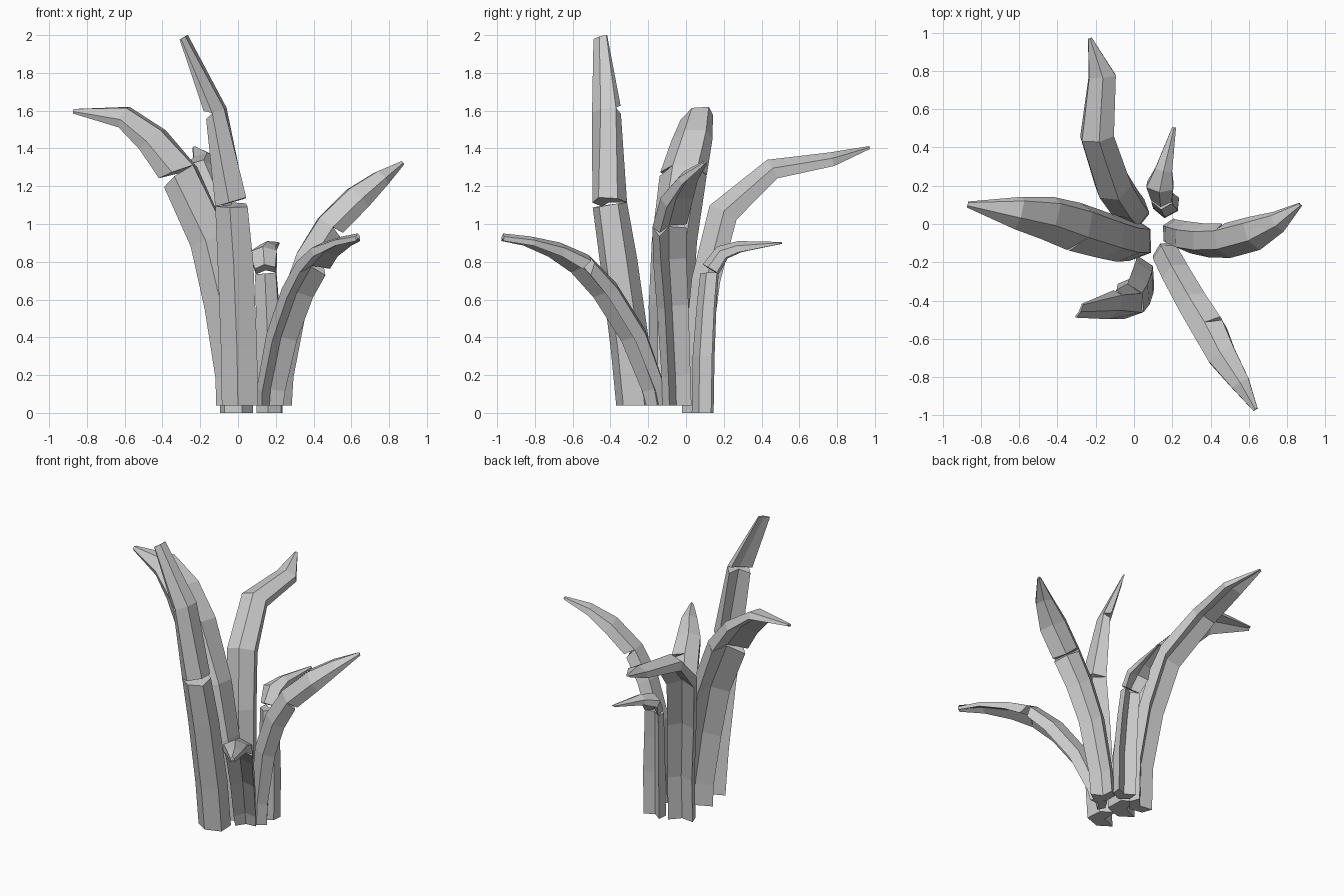
import bpy, bmesh, math
from mathutils import Vector, Matrix

cube = bpy.data.objects.get("Cube")
if cube:
    bpy.data.objects.remove(cube, do_unlink=True)

grey = bpy.data.materials.new("leaf grey")
grey.use_nodes = True
colour = (0.6, 0.6, 0.6, 1)
grey.diffuse_color = colour
grey.node_tree.nodes["Principled BSDF"].inputs["Base Color"].default_value = colour

# Ridged leaf section: across the leaf, then towards its upper side
SECTION = [(-1, 0.2), (0, 1), (1, 0.2), (1, -1), (0, -0.3), (-1, -1)]


def ring(station, tangent, heading, roll, opening=None, gap=0):
    """Corner points of one section; the gap tilts it towards its open side."""
    x, y, z, width, depth = station
    side = Vector((-heading[1], heading[0], 0))
    side = (side - tangent * side.dot(tangent)).normalized()
    side = Matrix.Rotation(math.radians(roll), 3, tangent) @ side
    up = tangent.cross(side)
    points = []
    for a, b in SECTION:
        p = Vector((x, y, z)) + side * a * width / 2 + up * b * depth / 2
        if opening:
            across, above, base = opening
            p += tangent * gap * max(0, base + a * across + b * above)
        points.append(p)
    return points


def loft(bm, rings):
    """Closed solid through a list of rings."""
    loops = [[bm.verts.new(p) for p in r] for r in rings]
    n = len(SECTION)
    for low, high in zip(loops, loops[1:]):
        for i in range(n):
            j = (i + 1) % n
            bm.faces.new((low[i], low[j], high[j], high[i]))
    bm.faces.new(loops[0][::-1])
    bm.faces.new(loops[-1])


def blade(name, heading, stations, notches, roll=0):
    """Leaf along its stations, split by a wedge at each notch."""
    heading = Vector(heading).normalized()
    centres = [Vector(s[:3]) for s in stations]
    last = len(centres) - 1
    bm = bmesh.new()
    piece = []
    for i, station in enumerate(stations):
        tangent = (centres[min(i + 1, last)] - centres[max(i - 1, 0)]).normalized()
        if i == 0:
            tangent = Vector((0, 0, 1))
        if i in notches:
            piece.append(ring(station, tangent, heading, roll, notches[i], -0.025))
            loft(bm, piece)
            piece = [ring(station, tangent, heading, roll, notches[i], 0.025)]
        else:
            piece.append(ring(station, tangent, heading, roll))
    loft(bm, piece)
    bmesh.ops.recalc_face_normals(bm, faces=bm.faces)
    mesh = bpy.data.meshes.new(name)
    bm.to_mesh(mesh)
    bm.free()
    mesh.materials.append(grey)
    bpy.context.collection.objects.link(bpy.data.objects.new(name, mesh))


# Tall upright leaf at the front
blade("front_tall_leaf", (-0.83, 0.55), [
    (.035, -.285, .04, .18, .17), (.03, -.315, .35, .18, .17),
    (.01, -.375, .8, .17, .17), (-.015, -.42, 1.11, .16, .15),
    (-.105, -.43, 1.6, .15, .08), (-.285, -.455, 1.99, .08, .015)],
    {3: (0, .6, .4), 4: (0, -.8, .1)})

# Arching leaf on the right
blade("right_arching_leaf", (-0.98, 0.15), [
    (.015, -.1, .04, .2, .18), (.01, -.1, .2, .2, .18),
    (-.045, -.1, .57, .21, .18), (-.125, -.08, .92, .22, .17),
    (-.29, -.03, 1.275, .24, .15), (-.44, .02, 1.46, .22, .11),
    (-.6, .05, 1.58, .17, .08), (-.87, .1, 1.6, .03, .02)],
    {4: (.5, -.5, .1)}, roll=-25)

# Spreading leaf on the left
blade("left_spreading_leaf", (1, 0.1), [
    (.2, -.06, .04, .14, .11), (.21, -.065, .2, .14, .11),
    (.27, -.085, .57, .15, .13), (.36, -.1, .82, .16, .13),
    (.47, -.1, 1.0, .17, .12), (.62, -.06, 1.15, .17, .11),
    (.75, .005, 1.25, .11, .07), (.87, .1, 1.325, .02, .02)],
    {4: (0, -.5, 0)}, roll=28)

# Long leaf folding over towards the back
blade("back_long_leaf", (-0.35, 0.94), [
    (0, .035, 0, .16, .12), (0, .045, .3, .16, .12),
    (-.04, .09, .7, .17, .13), (-.1, .18, 1.06, .18, .14),
    (-.19, .45, 1.295, .17, .1), (-.165, .77, 1.345, .14, .07),
    (-.23, .97, 1.405, .02, .015)], {})

# Low leaf reaching to the front left
blade("front_low_leaf", (0.5, -0.86), [
    (.16, -.14, .04, .13, .09), (.165, -.155, .13, .14, .1),
    (.22, -.26, .41, .15, .12), (.305, -.41, .65, .16, .12),
    (.385, -.54, .79, .17, .11), (.455, -.68, .865, .15, .08),
    (.555, -.83, .91, .1, .05), (.635, -.97, .93, .025, .04)],
    {4: (.6, -.6, 0)})

# Small leaf at the back
blade("back_small_leaf", (0.1, 1), [
    (.165, .085, 0, .13, .11), (.165, .09, .3, .13, .11),
    (.155, .105, .55, .12, .1), (.145, .125, .75, .11, .09),
    (.135, .19, .85, .14, .08), (.155, .28, .88, .09, .06),
    (.21, .505, .9, .02, .01)], {3: (0, .5, .5)})
